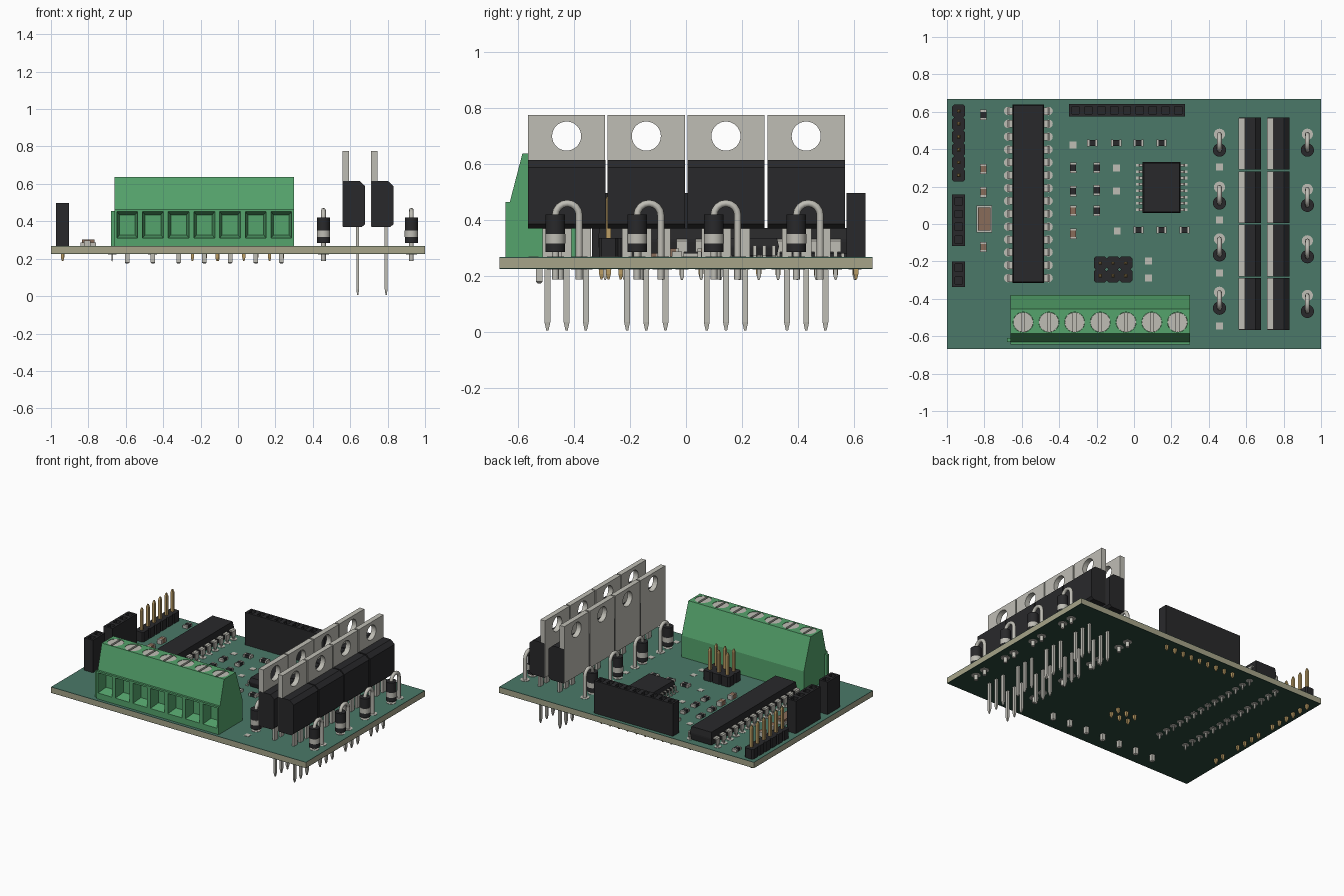
import bpy, bmesh
from math import pi, sin, cos, radians
from mathutils import Matrix, Vector

if "Cube" in bpy.data.objects:
    bpy.data.objects.remove(bpy.data.objects["Cube"])

TOP, P = 0.267, 0.0687          # board top height, pin pitch


def mat(name, r, g, b):
    m = bpy.data.materials.new(name)
    m.diffuse_color = (r, g, b, 1)
    m.use_nodes = True
    m.node_tree.nodes["Principled BSDF"].inputs["Base Color"].default_value = m.diffuse_color
    return m


BLACK, MASK = mat("black_plastic", .022, .022, .024, ), mat("green_mask", .07, .19, .14)
FR4, DARK = mat("board_edge", .38, .37, .25), mat("dark_mask", .025, .065, .045)
GREEN, METAL = mat("green_plastic", .09, .37, .15), mat("metal", .52, .51, .46)
GOLD, TAN = mat("gold", .50, .34, .13), mat("brown_ceramic", .25, .15, .10)


def box(bm, x0, x1, y0, y1, z0, z1):
    m = Matrix.Translation(((x0 + x1) / 2, (y0 + y1) / 2, (z0 + z1) / 2))
    bmesh.ops.create_cube(bm, size=1, matrix=m @ Matrix.Diagonal((x1 - x0, y1 - y0, z1 - z0, 1)))


def cyl(bm, x, y, z0, z1, r, seg=24):
    bmesh.ops.create_cone(bm, cap_ends=True, segments=seg, radius1=r, radius2=r, depth=z1 - z0,
                          matrix=Matrix.Translation((x, y, (z0 + z1) / 2)))


def loft(bm, rings):
    vs = [[bm.verts.new(p) for p in ring] for ring in rings]
    n = len(vs[0])
    for a, b in zip(vs, vs[1:]):
        for i in range(n):
            bm.faces.new((a[i], a[(i + 1) % n], b[(i + 1) % n], b[i]))
    bm.faces.new(vs[0][::-1])
    bm.faces.new(vs[-1])


def prism_y(bm, pts, y0, y1):
    loft(bm, [[(x, y, z) for x, z in pts] for y in (y0, y1)])


def pin(bm, x, y, z0, z1, wx, wy, tip=.02):
    rings = []
    for z, s in ((z0, .4), (z0 + tip, 1), (z1 - tip, 1), (z1, .4)):
        rings.append([(x + sx * wx * s / 2, y + sy * wy * s / 2, z)
                      for sx, sy in ((-1, -1), (1, -1), (1, 1), (-1, 1))])
    loft(bm, rings)


def finish(name, bm, material, smooth=False):
    bmesh.ops.recalc_face_normals(bm, faces=bm.faces)
    me = bpy.data.meshes.new(name)
    bm.to_mesh(me)
    bm.free()
    if smooth:
        me.shade_smooth()
        me.set_sharp_from_angle(angle=radians(35))
    if material:
        me.materials.append(material)
    ob = bpy.data.objects.new(name, me)
    bpy.context.collection.objects.link(ob)
    return ob


def cut(ob, bm):
    cutter = finish("cutter", bm, None)
    cutter.hide_render = True
    mod = ob.modifiers.new("cut", 'BOOLEAN')
    mod.object, mod.operation, mod.solver = cutter, 'DIFFERENCE', 'EXACT'
    dg = bpy.context.evaluated_depsgraph_get()
    me = bpy.data.meshes.new_from_object(ob.evaluated_get(dg))
    ob.modifiers.clear()
    ob.data = me
    bpy.data.objects.remove(cutter)


def slice_at(bm, axis, values):
    no = Vector((axis == 0, axis == 1, axis == 2))
    for v in values:
        bmesh.ops.bisect_plane(bm, geom=bm.verts[:] + bm.edges[:] + bm.faces[:],
                               plane_co=no * v, plane_no=no)


def pocket(bm, faces, rim, push, shrink=1):
    bmesh.ops.inset_individual(bm, faces=faces, thickness=rim)
    for f in bmesh.ops.extrude_discrete_faces(bm, faces=faces)['faces']:
        c = f.calc_center_median()
        for v in f.verts:
            v.co = c + (v.co - c) * shrink + Vector(push)


# circuit board: core with solder mask on both sides
for name, z0, z1, m in (("board_core", .228, .264, FR4), ("board_top", .264, TOP, MASK),
                        ("board_bottom", .225, .228, DARK)):
    bm = bmesh.new()
    box(bm, -1, 1, -.667, .667, z0, z1)
    finish(name, bm, m)

# screw terminal block: profile, seven wire pockets, seven screw wells
SX = [-.18 + (i - 3) * .1375 for i in range(7)]
bm = bmesh.new()
prof = [(-.645, TOP), (-.645, .465), (-.63, .465), (-.585, .638), (-.455, .638), (-.38, .42), (-.38, TOP)]
loft(bm, [[(x, y, z) for y, z in prof] for x in (-.66, .30)])
bmesh.ops.recalc_face_normals(bm, faces=bm.faces)
slice_at(bm, 0, [x + .06875 for x in SX[:-1]])
slice_at(bm, 2, [.297])
pocket(bm, [f for f in bm.faces if f.normal.y < -.99 and f.calc_center_median().z > .3],
       .018, (0, .07, 0), .75)
block = finish("terminal_block", bm, GREEN)
bm, screws, pins = bmesh.new(), bmesh.new(), bmesh.new()
for x in SX:
    cyl(bm, x, -.525, .60, .70, .054)
    cyl(screws, x, -.525, .59, .622, .053)
    for s in (0, pi):        # screw head halves leave a slot
        arc = [(x + .053 * cos(s + a), -.525 + .053 * sin(s + a))
               for a in [radians(8 + 164 * k / 10) for k in range(11)]]
        if s == 0:
            arc = arc[::1]
        arc = [(-(q[1] + .525) + x, (q[0] - x) - .525) for q in arc]
        loft(screws, [[(a, b, z) for a, b in arc] for z in (.62, .636)])
    pin(pins, x, -.525, .173, TOP, .024, .024, .006)
cut(block, bm)
finish("terminal_screws", screws, METAL)
finish("terminal_pins", pins, METAL)
bm = bmesh.new()
box(bm, -.68, -.66, -.63, -.61, TOP, .455)
finish("terminal_side_rib", bm, GREEN)

# power transistors: two rows of four
body, tabs, legs, holes = (bmesh.new() for _ in range(4))
for y in (-.427, -.142, .143, .43):
    for x0 in (.558, .710):
        prism_y(body, [(x0 + .003, .37), (x0 + .105, .37), (x0 + .122, .385), (x0 + .122, .588),
                       (x0 + .092, .615), (x0 + .003, .615)], y - .1385, y + .1385)
        box(tabs, x0, x0 + .036, y - .138, y + .138, .372, .775)
        for k in (-1, 0, 1):
            pin(legs, x0 + .082, y + k * P, .005, .30, .015, .021, .03)
            box(legs, x0 + .074, x0 + .09, y + k * P - .018, y + k * P + .018, .268, .372)
    bmesh.ops.create_cone(holes, cap_ends=True, segments=32, radius1=.052, radius2=.052, depth=.6,
                          matrix=Matrix.Translation((.66, y, .70)) @ Matrix.Rotation(pi / 2, 4, 'Y'))
finish("transistor_bodies", body, BLACK)
cut(finish("transistor_tabs", tabs, METAL), holes)
finish("transistor_legs", legs, METAL)

# upright diodes with hairpin leads
pads, body, bands = bmesh.new(), bmesh.new(), bmesh.new()
cu = bpy.data.curves.new("lead_path", 'CURVE')
cu.dimensions, cu.bevel_depth, cu.bevel_resolution, cu.use_fill_caps = '3D', .0125, 2, True
for x, ys in ((.457, (.395, .112, -.165, -.45)), (.927, (.395, .10, -.175, -.467))):
    for y in ys:
        cyl(body, x, y, .285, .315, .035)
        cyl(bands, x, y, .315, .350, .0355)
        cyl(body, x, y, .350, .42, .035)
        path = [(y, .187)] + [(y + .0425 - .0425 * cos(pi * k / 8), .417 + .0425 * sin(pi * k / 8))
                              for k in range(9)] + [(y + .085, .187)]
        sp = cu.splines.new('POLY')
        sp.points.add(len(path) - 1)
        for p, (py, pz) in zip(sp.points, path):
            p.co = (x, py, pz, 1)
        for py in (y, y + .085):
            cyl(pads, x, py, .223, .269, .03, 16)
finish("diode_bodies", body, BLACK, True)
finish("diode_bands", bands, METAL, True)
tmp = bpy.data.objects.new("lead_path", cu)
bpy.context.collection.objects.link(tmp)
me = bpy.data.meshes.new_from_object(tmp.evaluated_get(bpy.context.evaluated_depsgraph_get()))
bpy.data.objects.remove(tmp)
me.materials.clear()
me.materials.append(METAL)
bpy.context.collection.objects.link(bpy.data.objects.new("diode_leads", me))

# long through-hole chip
bm, pins = bmesh.new(), bmesh.new()
loft(bm, [[(-.565 + sx * w, .1625 + sy * (w + .3925), z) for sx, sy in ((-1, -1), (1, -1), (1, 1), (-1, 1))]
          for z, w in ((.28, .079), (.322, .085), (.332, .085), (.372, .079))])
finish("long_chip_body", bm, BLACK)
for i in range(14):
    y = .604 - i * P
    for s in (-1, 1):
        a, b, c = (-.565 + s * d for d in (.08, .104, .112))
        prism_y(pins, [(a, .322), (b, .322), (b, .285), (c, .285), (c, .325), (b, .332), (a, .332)],
                y - .02, y + .02)
        pin(pins, -.565 + s * .108, y, .185, .30, .008, .014, .012)
        cyl(pads, -.565 + s * .108, y, .223, .269, .023, 12)
finish("long_chip_pins", pins, METAL)

# surface-mount chip with gull-wing pins
bm, pins = bmesh.new(), bmesh.new()
loft(bm, [[(.1475 + sx * (.095 + d), .195 + sy * (.13 + d), z) for sx, sy in ((-1, -1), (1, -1), (1, 1), (-1, 1))]
          for z, d in ((.273, 0), (.302, .007), (.308, .007), (.336, 0))])
finish("small_chip_body", bm, BLACK)
for i in range(8):
    y = .195 + (i - 3.5) * .034
    for s in (-1, 1):
        pts = [(.10, .302), (.115, .302), (.118, .268), (.138, .268), (.138, .274), (.122, .274),
               (.119, .308), (.10, .308)]
        prism_y(pins, [(.1475 + s * a, z) for a, z in pts], y - .007, y + .007)
finish("small_chip_pins", pins, METAL)

# socket headers: (name, x, y, pins along x, pins along y)
gold = bmesh.new()
for name, x, y, nx, ny in (("socket_rear", -.0375, .608, 9, 1), ("socket_left", -.9375, .019, 1, 4),
                           ("socket_front_left", -.9375, -.268, 1, 2)):
    bm = bmesh.new()
    hx, hy = nx * P / 2, ny * P / 2
    box(bm, x - hx, x + hx, y - hy, y + hy, TOP, .497)
    slice_at(bm, 0, [x - hx + k * P for k in range(1, nx)])
    slice_at(bm, 1, [y - hy + k * P for k in range(1, ny)])
    bm.normal_update()
    pocket(bm, [f for f in bm.faces if f.normal.z > .9], .021, (0, 0, -.06))
    finish(name, bm, BLACK)
    for i in range(nx):
        for j in range(ny):
            pin(gold, x - hx + (i + .5) * P, y - hy + (j + .5) * P, .187, TOP, .017, .017)

# male pin headers
bm = bmesh.new()
for x, y, nx, ny in ((-.9375, .432, 1, 6), (-.112, -.243, 3, 2)):
    for i in range(nx):
        for j in range(ny):
            px, py, h, c = x + (i - (nx - 1) / 2) * P, y + (j - (ny - 1) / 2) * P, P / 2, .01
            loft(bm, [[(px + a, py + b, z) for a, b in
                       ((-h + c, -h), (h - c, -h), (h, -h + c), (h, h - c),
                        (h - c, h), (-h + c, h), (-h, h - c), (-h, -h + c))] for z in (TOP, .336)])
            pin(gold, px, py, .187, .492, .018, .018)
finish("pin_header_bases", bm, BLACK)
finish("header_pins", gold, GOLD)

# crystal
bm = bmesh.new()
box(bm, -.842, -.758, -.045, .098, TOP, .287)
finish("crystal_base", bm, METAL)
bm = bmesh.new()
box(bm, -.833, -.767, -.034, .087, .287, .302)
finish("crystal_lid", bm, TAN)

# chip resistors and capacitors: (x, y, lies along x, is capacitor)
res, cap, ends = bmesh.new(), bmesh.new(), bmesh.new()
chips = [(-.805, y, 0, y < .5) for y in (.583, .294, .171, -.123)]
chips += [(-.326, y, 0, y < .1) for y in (.30, .176, .07, -.053)]
chips += [(-.2, y, 0, 0) for y in (.30, .18, .07)]
chips += [(x, .433, 1, 0) for x in (-.222, -.094, .024, .147)]
chips += [(x, -.032, 1, 0) for x in (.024, .147, .27)]
for x, y, along, is_cap in chips:
    h = .031 if is_cap else .020
    dx, dy = (.018, .017) if along else (.017, .018)
    box(cap if is_cap else res, x - dx, x + dx, y - dy, y + dy, TOP, TOP + h - .001)
    for s in (-1, 1):
        ex, ey = (x + s * .0225, y) if along else (x, y + s * .0225)
        a, b = (.0055, .0175) if along else (.0175, .0055)
        box(ends, ex - a, ex + a, ey - b, ey + b, TOP, TOP + h)
finish("resistor_bodies", res, BLACK)
finish("capacitor_bodies", cap, TAN)
finish("chip_end_caps", ends, METAL)

# test pads, solder pads
for x, y in ((-.326, .422), (-.094, .30), (-.094, .176), (-.09, -.037), (.078, -.198), (.078, -.289),
             (.457, .305), (.457, .021), (.457, -.262), (.457, -.545)):
    box(pads, x - .018, x + .018, y - .018, y + .018, TOP - .001, .269)
finish("solder_pads", pads, METAL)
